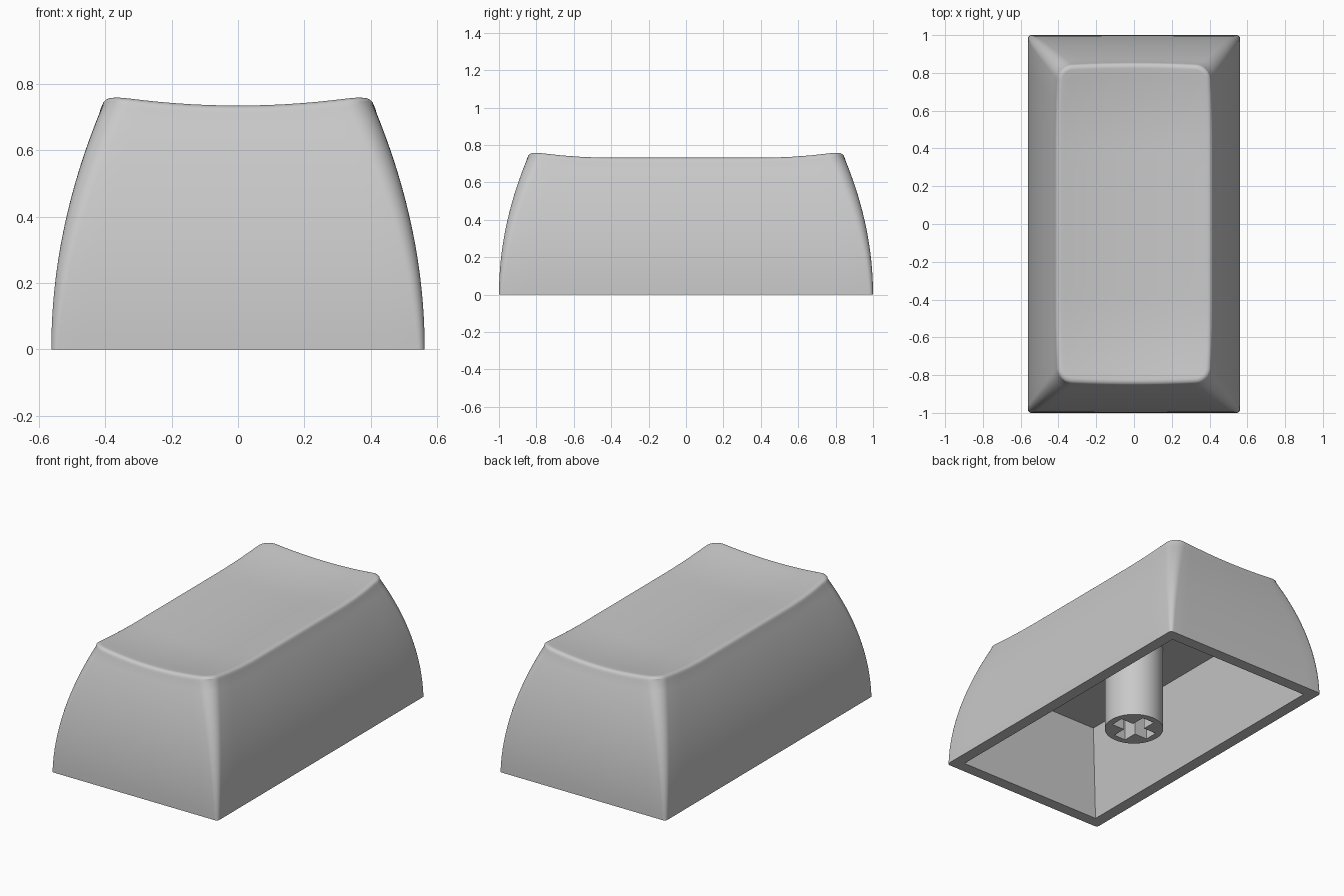
import bpy, bmesh, math

if "Cube" in bpy.data.objects:
    bpy.data.objects.remove(bpy.data.objects["Cube"])

HALF_X, HALF_Y = 0.562, 1.0      # base half sizes
FILLET, START = 0.034, math.radians(23)
SIDE_STEPS, ARC_STEPS = 14, 8
CEILING = 0.518

grey = bpy.data.materials.new("plain grey plastic")
grey.use_nodes = True
colour = (0.585, 0.585, 0.585, 1)
grey.diffuse_color = colour
grey.node_tree.nodes["Principled BSDF"].inputs["Base Color"].default_value = colour


def finish(bm, name):
    bmesh.ops.remove_doubles(bm, verts=bm.verts, dist=1e-5)
    bmesh.ops.recalc_face_normals(bm, faces=bm.faces)
    mesh = bpy.data.meshes.new(name)
    bm.to_mesh(mesh)
    bm.free()
    mesh.materials.append(grey)
    ob = bpy.data.objects.new(name, mesh)
    bpy.context.collection.objects.link(ob)
    bpy.ops.object.select_all(action="DESELECT")
    bpy.context.view_layer.objects.active = ob
    ob.select_set(True)
    bpy.ops.object.shade_smooth_by_angle(angle=math.radians(30))


def loft(bm, rings):
    """Skin a list of equal-length closed rings of points."""
    loops = [[bm.verts.new(p) for p in ring] for ring in rings]
    for a, b in zip(loops, loops[1:]):
        for i in range(len(a)):
            j = (i + 1) % len(a)
            bm.faces.new((a[i], a[j], b[j], b[i]))
    return loops


# Outline: rounded rectangle as (corner index, arc angle, blend along side)
SAMPLES = []
CORNERS = [(1, 1), (-1, 1), (-1, -1), (1, -1)]
for q in range(4):
    for k in range(ARC_STEPS + 1):
        SAMPLES.append((q, (q + k / ARC_STEPS) * math.pi / 2, 0))
    for k in range(1, SIDE_STEPS):
        SAMPLES.append((q, (q + 1) * math.pi / 2, k / SIDE_STEPS))


def outline_point(sample, inset, radius):
    q, angle, blend = sample
    cx, cy = HALF_X - inset - radius, HALF_Y - inset - radius
    (ax, ay), (bx, by) = CORNERS[q], CORNERS[(q + 1) % 4]
    return (cx * (ax + (bx - ax) * blend) + radius * math.cos(angle),
            cy * (ay + (by - ay) * blend) + radius * math.sin(angle))


def dish(x, y):
    """Scooped top: hollow across the width, rising at both ends."""
    end = max(0, abs(y) - 0.4) / 0.4
    return 0.7 + 0.21 * x * x + 0.03 * end * end


def side_inset(z):
    return 0.157 * (z / 0.74) ** 2


def rim_base(sample):
    return dish(*outline_point(sample, 0.18, 0.07)) - FILLET * (1 - math.sin(START))


def flat_ring(inset, z):
    return [(*outline_point(s, inset, 0), z) for s in SAMPLES]


# Cap shell: cavity, bottom lip, curved sides, rounded rim, scooped top
rings = [flat_ring(0.17, CEILING), flat_ring(0.071, 0)]
for step in range(17):
    u = step / 16
    ring = []
    for s in SAMPLES:
        z = u * rim_base(s)
        ring.append((*outline_point(s, side_inset(z), 0.02 + 0.06 * u), z))
    rings.append(ring)
for step in range(1, 7):
    t = START + (math.pi / 2 - START) * step / 6
    shift = FILLET * (math.cos(START) - math.cos(t))
    ring = []
    for s in SAMPLES:
        x, y = outline_point(s, side_inset(rim_base(s)) + shift, 0.08 - shift)
        ring.append((x, y, dish(x, y) - FILLET * (1 - math.sin(t))))
    rings.append(ring)
edge = rings[-1]
for step in range(1, 20):
    f = 1 - step / 20
    rings.append([(x * f, y * f, dish(x * f, y * f)) for x, y, z in edge])

bm = bmesh.new()
loops = loft(bm, rings)
bm.faces.new(loops[0])
bm.faces.new(loops[-1])
finish(bm, "cap_shell")

# Stem: round post with a cross-shaped socket in its lower end
RADIUS, ARM, SLOT, SOCKET = 0.168, 0.128, 0.041, 0.24
circle = [(RADIUS * math.cos(i * math.tau / 48), RADIUS * math.sin(i * math.tau / 48))
          for i in range(48)]
cross = []
for q in range(4):
    c, s = round(math.cos(q * math.pi / 2)), round(math.sin(q * math.pi / 2))
    for x, y in ((ARM, -SLOT), (ARM, SLOT), (SLOT, SLOT)):
        cross.append((c * x - s * y, s * x + c * y))

bm = bmesh.new()
post = loft(bm, [[(x, y, z) for x, y in circle] for z in (0, CEILING)])
socket = loft(bm, [[(x, y, z) for x, y in cross] for z in (0, SOCKET)])
bm.faces.new(socket[1])
lip = [bm.edges.get((l[i - 1], l[i])) for l in (post[0], socket[0]) for i in range(len(l))]
bmesh.ops.triangle_fill(bm, edges=lip, use_beauty=True, normal=(0, 0, -1))
finish(bm, "stem")
